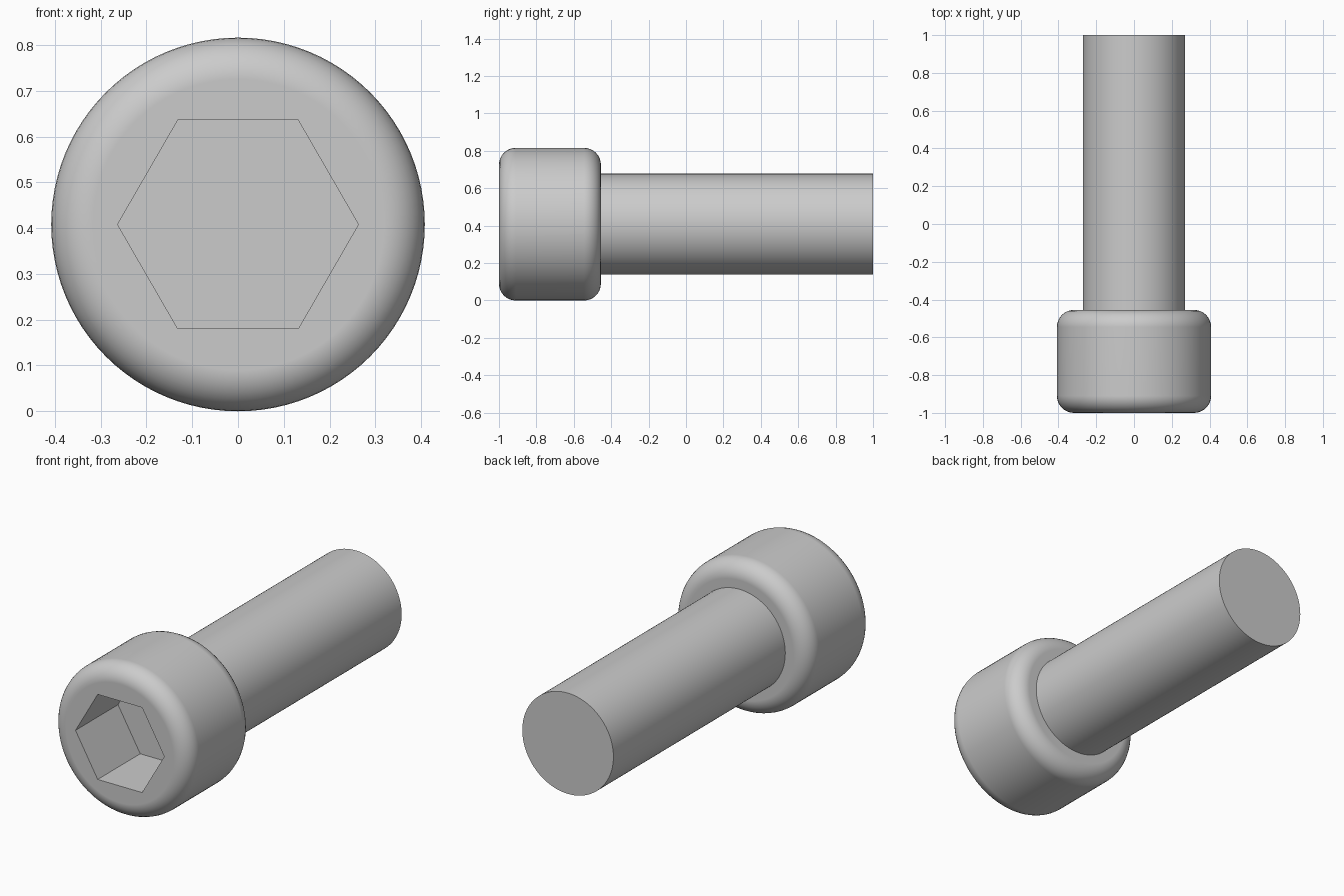
import bpy
from math import pi

cube = bpy.data.objects.get("Cube")
if cube:
    bpy.data.objects.remove(cube, do_unlink=True)

HEAD_R, SHAFT_R, HEX_R = 0.408, 0.27, 0.263
FRONT, HEAD_BACK, END = -1.0, -0.455, 1.0
SOCKET_DEPTH = 0.36

steel = bpy.data.materials.new("grey steel")
steel.use_nodes = True
colour = (0.6, 0.6, 0.6, 1)
steel.diffuse_color = colour
steel.node_tree.nodes["Principled BSDF"].inputs["Base Color"].default_value = colour


def rod(name, radius, y0, y1, sides):
    """Prism lying along y, with a corner on the x axis."""
    bpy.ops.mesh.primitive_cylinder_add(
        vertices=sides, radius=radius, depth=y1 - y0,
        location=(0, (y0 + y1) / 2, HEAD_R), rotation=(pi / 2, pi / 2, 0))
    obj = bpy.context.object
    obj.name = obj.data.name = name
    obj.data.materials.append(steel)
    return obj


# Hexagonal socket cutter
cutter = rod("socket_cutter", HEX_R, FRONT - 0.1, FRONT + SOCKET_DEPTH, 6)
cutter.hide_render = True

# Head with rounded rims and a cut socket
head = rod("head", HEAD_R, FRONT, HEAD_BACK, 96)
bevel = head.modifiers.new("rounded_rims", "BEVEL")
bevel.width = 0.09
bevel.segments = 8
bevel.limit_method = "ANGLE"
cut = head.modifiers.new("socket", "BOOLEAN")
cut.operation = "DIFFERENCE"
cut.solver = "EXACT"
cut.object = cutter
for mod in (bevel.name, cut.name):
    bpy.ops.object.modifier_apply(modifier=mod)
bpy.data.objects.remove(cutter, do_unlink=True)
bpy.ops.object.shade_smooth_by_angle(angle=pi / 6)
weighted = head.modifiers.new("flat_face_normals", "WEIGHTED_NORMAL")
weighted.keep_sharp = True

# Plain shaft, seated slightly inside the head
shaft = rod("shaft", SHAFT_R, HEAD_BACK - 0.05, END, 96)
bpy.ops.object.shade_smooth_by_angle(angle=pi / 6)
